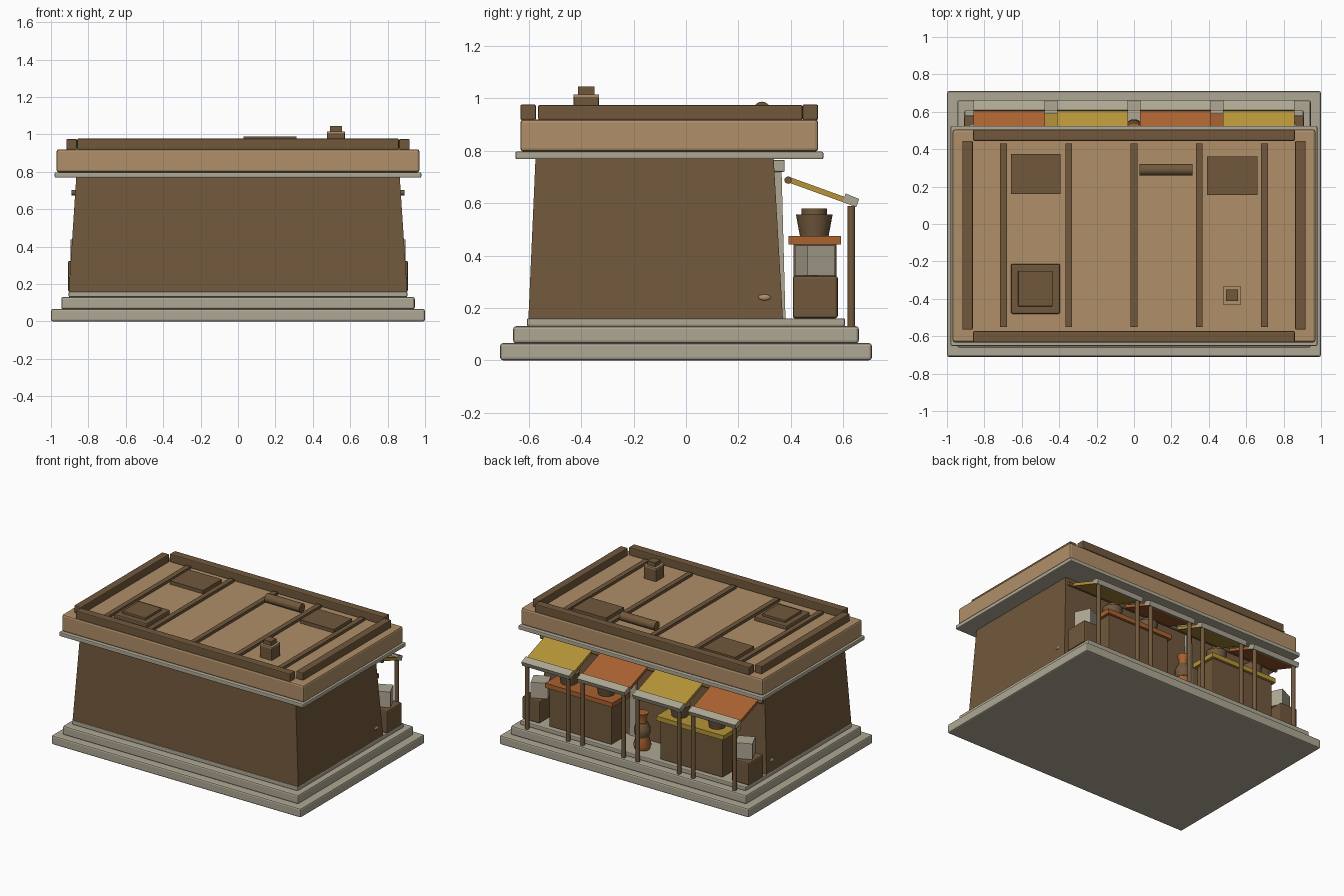
import bpy, bmesh, math
from mathutils import Matrix, Vector

if "Cube" in bpy.data.objects:
    bpy.data.objects.remove(bpy.data.objects["Cube"])


def mat(name, r, g, b):
    m = bpy.data.materials.new(name)
    lin = [((c / 255 + 0.055) / 1.055) ** 2.4 for c in (r, g, b)]
    m.diffuse_color = (*lin, 1)
    m.use_nodes = True
    m.node_tree.nodes["Principled BSDF"].inputs["Base Color"].default_value = m.diffuse_color
    return m


BROWN = mat("brown_wood", 113, 88, 60)
TAN = mat("tan_plaster", 176, 143, 104)
STONE = mat("pale_stone", 174, 167, 147)
ORANGE = mat("orange_cloth", 170, 98, 48)
YELLOW = mat("yellow_cloth", 182, 148, 56)


def finish(name, bm, m, bevel=0.0, smooth=False):
    bmesh.ops.recalc_face_normals(bm, faces=bm.faces)
    me = bpy.data.meshes.new(name)
    bm.to_mesh(me)
    bm.free()
    me.materials.append(m)
    ob = bpy.data.objects.new(name, me)
    bpy.context.collection.objects.link(ob)
    if bevel:
        mod = ob.modifiers.new("bevel", "BEVEL")
        mod.width, mod.segments = bevel, 2
    if smooth:
        bpy.context.view_layer.objects.active = ob
        ob.select_set(True)
        bpy.ops.object.shade_smooth_by_angle(angle=math.radians(40))
        ob.select_set(False)
    return ob


def box(name, x0, x1, y0, y1, z0, z1, m, bevel=0.0, turn=0.0):
    bm = bmesh.new()
    bmesh.ops.create_cube(bm, size=1)
    bmesh.ops.scale(bm, vec=(x1 - x0, y1 - y0, z1 - z0), verts=bm.verts)
    bmesh.ops.rotate(bm, matrix=Matrix.Rotation(turn, 3, "Z"), verts=bm.verts)
    bmesh.ops.translate(bm, vec=((x0 + x1) / 2, (y0 + y1) / 2, (z0 + z1) / 2), verts=bm.verts)
    return finish(name, bm, m, bevel)


def prism(name, pts, x0, x1, m):
    """Side profile of (y, z) points pulled along x."""
    bm = bmesh.new()
    f = bm.faces.new([bm.verts.new((x0, y, z)) for y, z in pts])
    r = bmesh.ops.extrude_face_region(bm, geom=[f])
    vs = [v for v in r["geom"] if isinstance(v, bmesh.types.BMVert)]
    bmesh.ops.translate(bm, vec=(x1 - x0, 0, 0), verts=vs)
    return finish(name, bm, m)


def lathe(name, x, y, prof, m, sides=16):
    """Stacked rings of (radius, z), capped at both ends."""
    bm = bmesh.new()
    rings = [[bm.verts.new((x + r * math.cos(2 * math.pi * i / sides),
                            y + r * math.sin(2 * math.pi * i / sides), z))
              for i in range(sides)] for r, z in prof]
    for a, b in zip(rings, rings[1:]):
        for i in range(sides):
            j = (i + 1) % sides
            bm.faces.new((a[i], a[j], b[j], b[i]))
    bm.faces.new(rings[0])
    bm.faces.new(rings[-1])
    return finish(name, bm, m, smooth=True)


def rod(name, x0, x1, y, z, r, m):
    bm = bmesh.new()
    rot = Matrix.Translation(((x0 + x1) / 2, y, z)) @ Matrix.Rotation(math.pi / 2, 4, "Y")
    bmesh.ops.create_cone(bm, cap_ends=True, segments=16, radius1=r, radius2=r,
                          depth=x1 - x0, matrix=rot)
    return finish(name, bm, m, smooth=True)


# stepped stone base
box("base_step_low", -1, 1, -0.71, 0.71, 0, 0.065, STONE, 0.01)
box("base_step_mid", -0.945, 0.945, -0.66, 0.66, 0.065, 0.13, STONE, 0.01)
box("base_step_top", -0.905, 0.905, -0.608, 0.608, 0.13, 0.16, STONE, 0.006)

# main building with leaning walls
walls = box("walls", -0.905, 0.905, -0.602, 0.37, 0.16, 0.77, BROWN)
for v in walls.data.vertices:
    if v.co.z > 0.5:
        v.co.x = math.copysign(0.865, v.co.x)
        v.co.y = -0.575 if v.co.y < 0 else 0.335

# roof cornice, parapet and rails
box("cornice", -0.98, 0.98, -0.652, 0.525, 0.768, 0.797, STONE, 0.006)
box("roof_block", -0.97, 0.97, -0.633, 0.505, 0.797, 0.92, TAN, 0.012)
for y in (-0.603, 0.475):
    box("roof_rail_long", -0.86, 0.86, y - 0.03, y + 0.03, 0.918, 0.977, BROWN, 0.006)
for s in (-1, 1):
    x = s * 0.89
    box("roof_rail_side", x - 0.028, x + 0.028, -0.565, 0.445, 0.918, 0.975, BROWN, 0.006)
for i in range(5):
    x = (i - 2) * 0.349
    box("roof_batten", x - 0.018, x + 0.018, -0.55, 0.43, 0.915, 0.94, BROWN)

# roof details: patches, hatch, roll and chimney
box("roof_patch_left", -0.657, -0.393, 0.16, 0.375, 0.915, 0.945, BROWN)
box("roof_patch_right", 0.39, 0.66, 0.155, 0.362, 0.915, 0.945, BROWN)
box("hatch_frame", -0.658, -0.395, -0.48, -0.213, 0.915, 0.948, BROWN, 0.008)
box("hatch_lid", -0.62, -0.435, -0.44, -0.25, 0.94, 0.965, BROWN, 0.004)
rod("roof_roll", 0.03, 0.312, 0.29, 0.956, 0.032, BROWN)
box("chimney", 0.475, 0.572, -0.43, -0.333, 0.915, 1.008, BROWN, 0.005)
box("chimney_cap", 0.475, 0.572, -0.43, -0.333, 1.006, 1.015, TAN)
box("chimney_flue", 0.493, 0.555, -0.412, -0.35, 1.01, 1.045, BROWN)

# doorway on the back wall
for s in (-1, 1):
    prism("door_jamb", [(0.34, 0.16), (0.38, 0.16), (0.365, 0.73), (0.31, 0.73)],
          s * 0.165 - 0.025, s * 0.165 + 0.025, STONE)
box("door_lintel", -0.21, 0.21, 0.32, 0.377, 0.72, 0.765, STONE, 0.004)
prism("door_panel", [(0.34, 0.16), (0.373, 0.16), (0.345, 0.72), (0.31, 0.72)],
      -0.14, 0.14, BROWN)

# awnings with pale valances and two posts each
rod("awning_beam", -0.89, 0.89, 0.39, 0.688, 0.014, BROWN)
for i, x in enumerate((-0.667, -0.222, 0.222, 0.667)):
    cloth = YELLOW if i % 2 else ORANGE
    prism("awning", [(0.396, 0.7), (0.65, 0.608), (0.643, 0.588), (0.389, 0.68)],
          x - 0.19, x + 0.19, cloth)
    prism("awning_valance", [(0.61, 0.637), (0.662, 0.616), (0.65, 0.585), (0.597, 0.605)],
          x - 0.191, x + 0.191, STONE)
    for s in (-1, 1):
        lathe("awning_post", x + s * 0.165, 0.632, [(0.015, 0.128), (0.015, 0.59)], BROWN, 10)

# market counters with pots on top
for s, cloth in ((-1, YELLOW), (1, ORANGE)):
    c = s * 0.445
    box("counter", c - 0.25, c + 0.25, 0.41, 0.575, 0.16, 0.445, BROWN, 0.005)
    box("counter_top", c - 0.27, c + 0.27, 0.392, 0.592, 0.442, 0.475, cloth)
    for d in (-0.15, 0.15):
        lathe("pot", c + d, 0.49, [(0.055, 0.475), (0.07, 0.557), (0.048, 0.557),
                                   (0.048, 0.58)], BROWN)

# stacked crates at the two ends
for s in (-1, 1):
    x = s * 0.84
    box("lower_crate", x - 0.07, x + 0.07, 0.408, 0.58, 0.16, 0.323, BROWN, 0.01)
    x = s * 0.82
    box("upper_crate", x - 0.058, x + 0.058, 0.434, 0.55, 0.323, 0.438, STONE, 0.002,
        math.radians(25))

# tall jar by the door
lathe("jar_body", 0, 0.5, [(0.05, 0.16), (0.06, 0.19), (0.042, 0.25), (0.036, 0.3)], ORANGE)
lathe("jar_band", 0, 0.5, [(0.045, 0.25), (0.055, 0.28), (0.055, 0.31), (0.035, 0.35)], BROWN)
lathe("jar_neck", 0, 0.5, [(0.03, 0.34), (0.028, 0.38), (0.042, 0.42)], ORANGE)

# small tan stone showing in each side wall
for s in (-1, 1):
    bm = bmesh.new()
    bmesh.ops.create_icosphere(bm, subdivisions=2, radius=1)
    bmesh.ops.scale(bm, vec=(0.008, 0.024, 0.012), verts=bm.verts)
    bmesh.ops.translate(bm, vec=Vector((s * 0.899, 0.3, 0.24)), verts=bm.verts)
    finish("wall_stone", bm, TAN, smooth=True)
